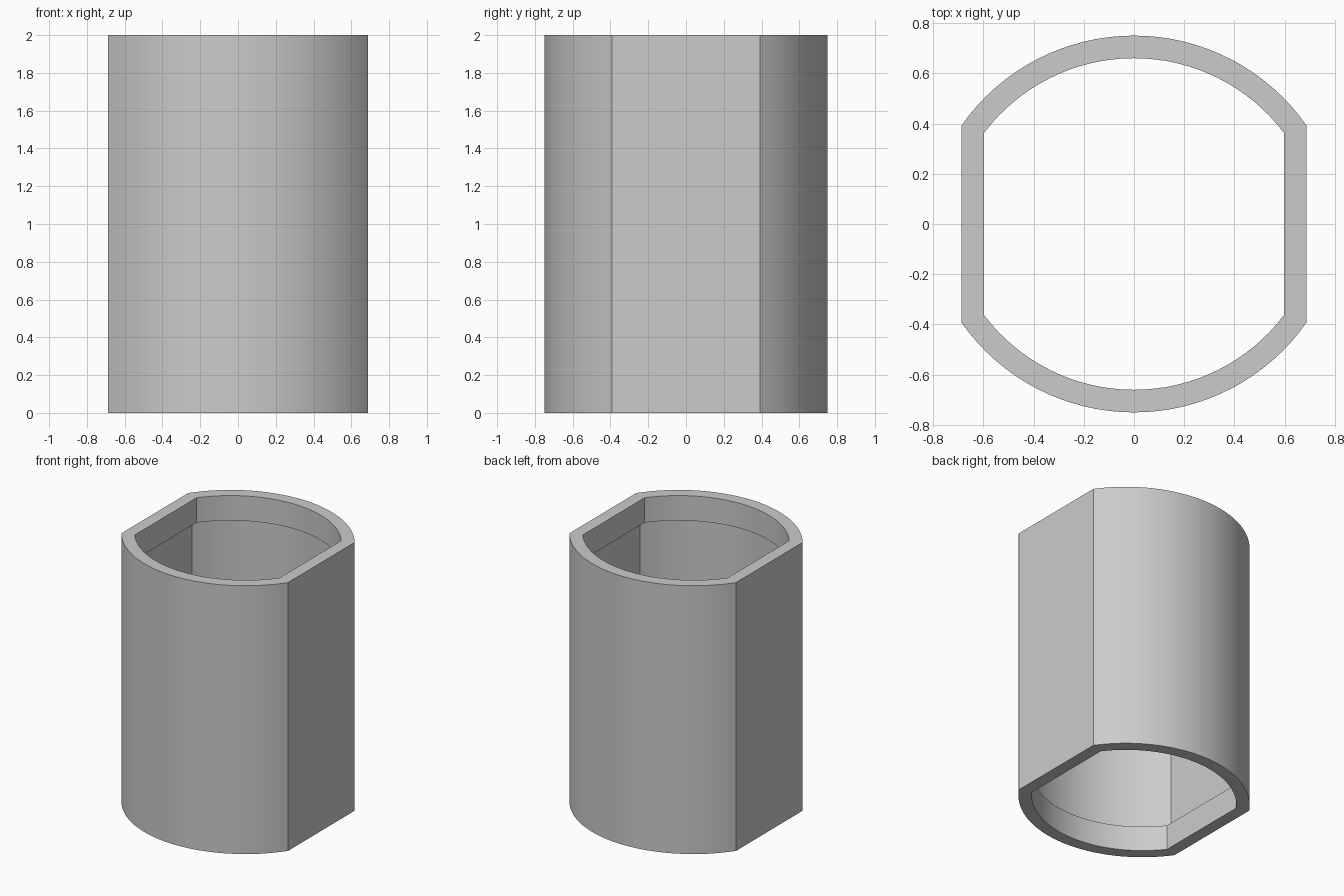
import bpy, bmesh, math

HEIGHT = 2.0
HALF_WIDTH = 0.687      # flat sides at x = +-HALF_WIDTH
RADIUS = 0.838          # front and back arcs
ARC_SHIFT = 0.088       # arc centres sit past the middle
LIP, WALL = 0.09, 0.045  # thickness at the end lips and between them
LIP_DEPTH = 0.186
SEGMENTS = 32

cube = bpy.data.objects.get("Cube")
if cube:
    bpy.data.objects.remove(cube, do_unlink=True)

grey = bpy.data.materials.new("light grey")
grey.use_nodes = True
colour = (0.6, 0.6, 0.6, 1)
grey.diffuse_color = colour
grey.node_tree.nodes["Principled BSDF"].inputs["Base Color"].default_value = colour


def outline(inset):
    """Two bowed arcs joined by straight sides, moved inward by inset."""
    radius = RADIUS - inset
    half = math.asin((HALF_WIDTH - inset) / radius)
    angles = [half - 2 * half * i / SEGMENTS for i in range(SEGMENTS + 1)]
    back = [(radius * math.sin(a), radius * math.cos(a) - ARC_SHIFT) for a in angles]
    return back + [(-x, -y) for x, y in back]


# Wall section: up the outside, then down the lips and the wider bore
section = [(0, 0), (0, HEIGHT),
           (LIP, HEIGHT), (LIP, HEIGHT - LIP_DEPTH),
           (WALL, HEIGHT - LIP_DEPTH), (WALL, LIP_DEPTH),
           (LIP, LIP_DEPTH), (LIP, 0)]

bm = bmesh.new()
rings = [[bm.verts.new((x, y, z)) for x, y in outline(inset)] for inset, z in section]
for k, ring in enumerate(rings):
    above = rings[(k + 1) % len(rings)]
    for i in range(len(ring)):
        j = (i + 1) % len(ring)
        bm.faces.new((ring[i], ring[j], above[j], above[i]))
bmesh.ops.recalc_face_normals(bm, faces=bm.faces)

mesh = bpy.data.meshes.new("sleeve")
bm.to_mesh(mesh)
bm.free()
mesh.materials.append(grey)
sleeve = bpy.data.objects.new("sleeve", mesh)
bpy.context.collection.objects.link(sleeve)

# Smooth arcs, sharp corners and rims
bpy.context.view_layer.objects.active = sleeve
sleeve.select_set(True)
bpy.ops.object.shade_smooth_by_angle(angle=math.radians(25))
